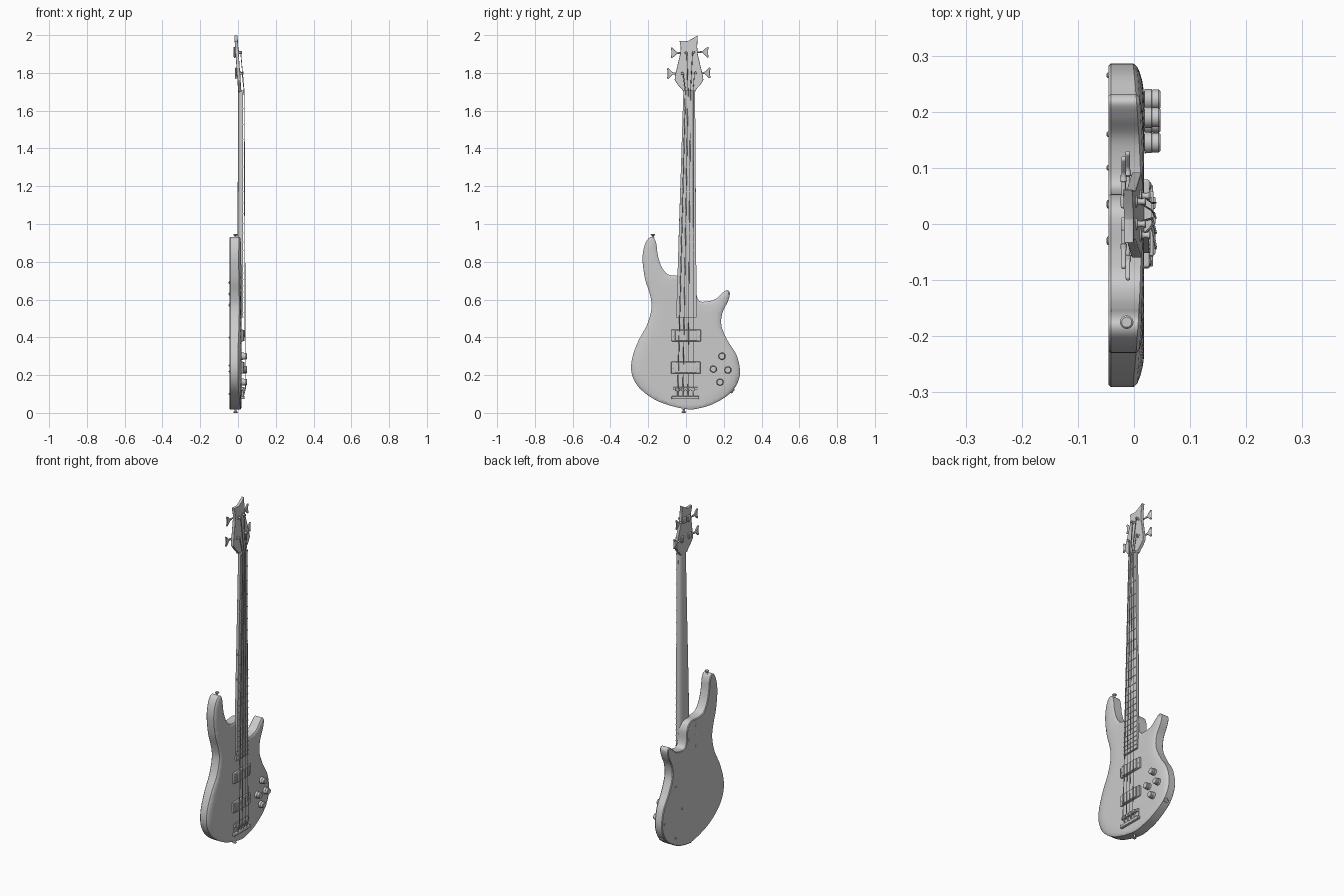
import bpy, bmesh, math
from mathutils import Vector, Matrix, kdtree, geometry

if "Cube" in bpy.data.objects:
    bpy.data.objects.remove(bpy.data.objects["Cube"])


def finish(name, bm, angle=35, bevel=0):
    bmesh.ops.recalc_face_normals(bm, faces=bm.faces)
    me = bpy.data.meshes.new(name)
    bm.to_mesh(me)
    bm.free()
    ob = bpy.data.objects.new(name, me)
    bpy.context.collection.objects.link(ob)
    me.shade_smooth()
    me.set_sharp_from_angle(angle=math.radians(angle))
    if bevel:
        m = ob.modifiers.new("bevel", 'BEVEL')
        m.width, m.segments = bevel, 2
    return ob


def box(name, x0, x1, y0, y1, z0, z1, bevel=0):
    bm = bmesh.new()
    c = Vector(((x0 + x1) / 2, (y0 + y1) / 2, (z0 + z1) / 2))
    bmesh.ops.create_cube(bm, size=1, matrix=Matrix.Translation(c) @ Matrix.Diagonal((x1 - x0, y1 - y0, z1 - z0, 1)))
    return finish(name, bm, bevel=bevel)


def lathe(name, start, axis, profile, seg=20):
    """Turned part: profile of (distance along axis, radius)."""
    q = Vector((0, 0, 1)).rotation_difference(Vector(axis).normalized())
    bm, rings = bmesh.new(), []
    for h, r in profile:
        rings.append([bm.verts.new(Vector(start) + q @ Vector((r * math.cos(a), r * math.sin(a), h)))
                      for a in (2 * math.pi * k / seg for k in range(seg))])
    for a, b in zip(rings, rings[1:]):
        for k in range(seg):
            bm.faces.new((a[k], a[(k + 1) % seg], b[(k + 1) % seg], b[k]))
    bm.faces.new(rings[0])
    bm.faces.new(rings[-1])
    return finish(name, bm)


def prism(name, pts, front, thick, bevel=0):
    """Outline in (y, z), extruded along x; front is a function of z."""
    bm = bmesh.new()
    a = [bm.verts.new((front(z), y, z)) for y, z in pts]
    b = [bm.verts.new((front(z) - thick, y, z)) for y, z in pts]
    bm.faces.new(a)
    bm.faces.new(b[::-1])
    for k in range(len(a)):
        j = (k + 1) % len(a)
        bm.faces.new((a[k], b[k], b[j], a[j]))
    return finish(name, bm, bevel=bevel)


def spline(pts, n):
    out, c = [], len(pts)
    for i in range(c):
        p0, p1, p2, p3 = (Vector(pts[(i + k - 1) % c]) for k in range(4))
        for s in range(n):
            t = s / n
            out.append(0.5 * (2 * p1 + (p2 - p0) * t + (2 * p0 - 5 * p1 + 4 * p2 - p3) * t * t
                              + (3 * p1 - p0 - 3 * p2 + p3) * t ** 3))
    return out


def mid(z):
    """Slightly leaning centre line of the neck."""
    return -.003 + .0125 * (z - .1)


TOP = .018

# Body: contoured front, straight sides, flat back
outline = spline([(0, .02), (.08, .027), (.16, .055), (.245, .115), (.285, .2), (.27, .3), (.222, .38), (.188, .46),
                  (.193, .53), (.222, .59), (.232, .632), (.217, .65), (.19, .633), (.155, .602), (.11, .59),
                  (.072, .592), (.056, .625), (.05, .69), (.02, .728), (-.05, .726), (-.1, .736), (-.132, .78),
                  (-.15, .84), (-.158, .9), (-.175, .93), (-.2, .922), (-.221, .88), (-.23, .81), (-.217, .71),
                  (-.192, .63), (-.182, .56), (-.205, .47), (-.255, .375), (-.287, .28), (-.285, .2),
                  (-.24, .125), (-.14, .058)], 6)
n = len(outline)
kd = kdtree.KDTree(n)
inward = []
for i, p in enumerate(outline):
    kd.insert((p.x, p.y, 0), i)
    t = (outline[(i + 1) % n] - outline[i - 1]).normalized()
    inward.append(Vector((-t.y, t.x)))
kd.balance()


def front_x(p):
    d = kd.find((p.x, p.y, 0))[2]
    s = min(abs(p.x) / .28, 1)
    return TOP - (.001 + .014 * s * s) * max(0, 1 - d / .065) ** 2 - .004 * max(0, 1 - d / .006)


pts = list(outline) + [p + v * .006 for p, v in zip(outline, inward)]
for i in range(-19, 20):
    for j in range(1, 63):
        p = Vector((i * .015, j * .015))
        if kd.find((p.x, p.y, 0))[2] > .012:
            pts.append(p)
cv, ce, cf = geometry.delaunay_2d_cdt(pts, [], [list(range(n))], 1, 1e-6)[:3]
bm, vm = bmesh.new(), {}
for f in cf:
    for k in f:
        if k not in vm:
            vm[k] = bm.verts.new((front_x(cv[k]), cv[k].x, cv[k].y))
    bm.faces.new([vm[k] for k in f])
for x, inset in ((-.041, 0), (-.045, .004)):
    rim = [e for e in bm.edges if e.is_boundary]
    new = bmesh.ops.extrude_edge_only(bm, edges=rim)['geom']
    for v in [g for g in new if isinstance(g, bmesh.types.BMVert)]:
        d = inward[kd.find((v.co.y, v.co.z, 0))[1]] * inset
        v.co = (x, v.co.y + d.x, v.co.z + d.y)
bmesh.ops.triangle_fill(bm, use_beauty=True, edges=[e for e in bm.edges if e.is_boundary])
finish("body", bm)

# Neck: tapered half-round
bm, rings = bmesh.new(), []
for z, hw, dep in ((.56, .052, .022), (1.0, .045, .02), (1.66, .031, .018), (1.71, .031, .017), (1.74, .034, .012)):
    rings.append([bm.verts.new((TOP - dep * math.sin(a) ** .8 - .07 * max(0, z - 1.7), mid(z) + hw * math.cos(a), z))
                  for a in (math.pi * k / 14 for k in range(14))] +
                 [bm.verts.new((TOP - .07 * max(0, z - 1.7), mid(z) - hw, z))])
for a, b in zip(rings, rings[1:]):
    for k in range(15):
        j = (k + 1) % 15
        bm.faces.new((a[k], a[j], b[j], b[k]))
bm.faces.new(rings[0])
bm.faces.new(rings[-1])
finish("neck", bm)


# Fretboard, nut and frets
def half(z):
    return .031 + (1.7 - z) / 1.19 * .023


prism("fretboard", [(mid(z) + s * half(z), z) for s, z in ((-1, .505), (1, .505), (1, 1.7), (-1, 1.7))],
      lambda z: .027, .01)
box("nut", TOP - .001, .031, mid(1.7) - .031, mid(1.7) + .031, 1.697, 1.706)
for i in range(1, 25):
    z = .11 + 1.59 * 2 ** (-i / 12)
    box("fret", .026, .0295, mid(z) - half(z), mid(z) + half(z), z - .0022, z + .0022)


# Headstock, tilted back
def head(z):
    return TOP - .07 * (z - 1.7)


prism("headstock", [(-.014, 1.7), (.048, 1.7), (.056, 1.715), (.075, 1.735), (.092, 1.762), (.089, 1.785), (.062, 1.9),
                    (.059, 1.94), (.062, 2.0), (.035, 1.982), (.008, 1.968), (-.034, 1.97), (-.028, 1.935),
                    (-.031, 1.9), (-.058, 1.785), (-.06, 1.762), (-.042, 1.735), (-.022, 1.715)], head, .017, .002)

# Tuners: post, gear housing, shaft and butterfly key
posts = [(-.02, 1.797, -1), (0, 1.906, -1), (.04, 1.91, 1), (.05, 1.8, 1)]
key = [(.038, .004), (.05, .006), (.064, .02), (.074, .029), (.081, .026), (.077, .011)]
for y, z, s in posts:
    x = head(z)
    lathe("tuner_post", (x - .002, y, z), (1, 0, 0),
          [(0, .011), (.004, .011), (.005, .0065), (.01, .005), (.014, .005), (.018, .007), (.02, .006)], 16)
    box("tuner_housing", x - .027, x - .016, y - .012, y + .012, z - .017, z + .017, .003)
    lathe("tuner_shaft", (x - .022, y + s * .005, z), (0, s, 0), [(0, .004), (.03, .004), (.031, .006), (.042, .005)], 12)
    prism("tuner_key", [(y + s * a, z + b) for a, b in key] + [(y + s * a, z - b) for a, b in key[::-1]],
          lambda q, x=x: x - .018, .008, .0025)

# Strings
for i, (py, pz, s) in enumerate(posts):
    o = i - 1.5
    path = [(.028, mid(.08) + o * .027, .082), (.039, mid(.128) + o * .027, .128),
            (.0325, mid(1.7) + o * .0135, 1.702), (head(pz) + .011, py - s * .005, pz)]
    cu = bpy.data.curves.new("string", 'CURVE')
    cu.dimensions, cu.bevel_depth, cu.bevel_resolution = '3D', .0024 - .0003 * i, 1
    sp = cu.splines.new('POLY')
    sp.points.add(len(path) - 1)
    for p, co in zip(sp.points, path):
        p.co = (*co, 1)
    bpy.context.collection.objects.link(bpy.data.objects.new("string", cu))

# Bridge: plate, tailpiece and saddles
c = mid(.1)
box("bridge_plate", TOP - .002, .022, c - .066, c + .066, .075, .14, .001)
box("bridge_tail", TOP - .002, .034, c - .073, c + .073, .073, .089, .003)
box("bridge_rail", TOP - .002, .03, c - .064, c + .064, .12, .136, .002)
for i in range(4):
    y = c + (i - 1.5) * .027
    box("saddle", .022, .038, y - .011, y + .011, .115, .134, .002)
    lathe("saddle_screw", (.028, y, .088), (0, 0, 1), [(0, .003), (.028, .003)], 8)

# Pickups with rim and mounting screws
for z in (.24, .41):
    c = mid(z)
    box("pickup_base", TOP - .003, .028, c - .078, c + .078, z - .031, z + .031, .003)
    box("pickup_cover", .026, .035, c - .058, c + .058, z - .029, z + .029, .003)
    for s in (-1, 1):
        lathe("pickup_screw", (.027, c + s * .068, z), (1, 0, 0), [(0, .006), (.002, .006), (.004, .003)], 12)

# Control knobs
for y, z in ((.19, .3), (.222, .227), (.145, .232), (.18, .163)):
    lathe("knob", (.006, y, z), (1, 0, 0), [(0, .014), (.012, .014), (.013, .019), (.025, .0185), (.026, .017),
                                           (.028, .0175), (.038, .0175), (.041, .015)], 24)

# Strap pins and output jack
pin = [(0, .008), (.003, .006), (.011, .005), (.015, .011), (.018, .012), (.021, .009)]
lathe("strap_pin_top", (-.013, -.175, .926), (0, 0, 1), pin)
lathe("strap_pin_bottom", (-.013, -.012, .021), (0, 0, -1), pin)
lathe("output_jack", (-.016, .243, .119), (0, .75, -.66), [(0, .014), (.008, .014), (.01, .009), (.004, .006)])

# Back screws: neck joint and control cover
for y, z in [(y, z) for y in (-.03, .035) for z in (.57, .63, .69)] + [(.16, .4), (.265, .22), (.16, .1), (.1, .25)]:
    r = .008 if z > .5 else .005
    lathe("back_screw", (-.044, y, z), (-1, 0, 0), [(0, r), (.003, r), (.005, r * .5)], 14)
